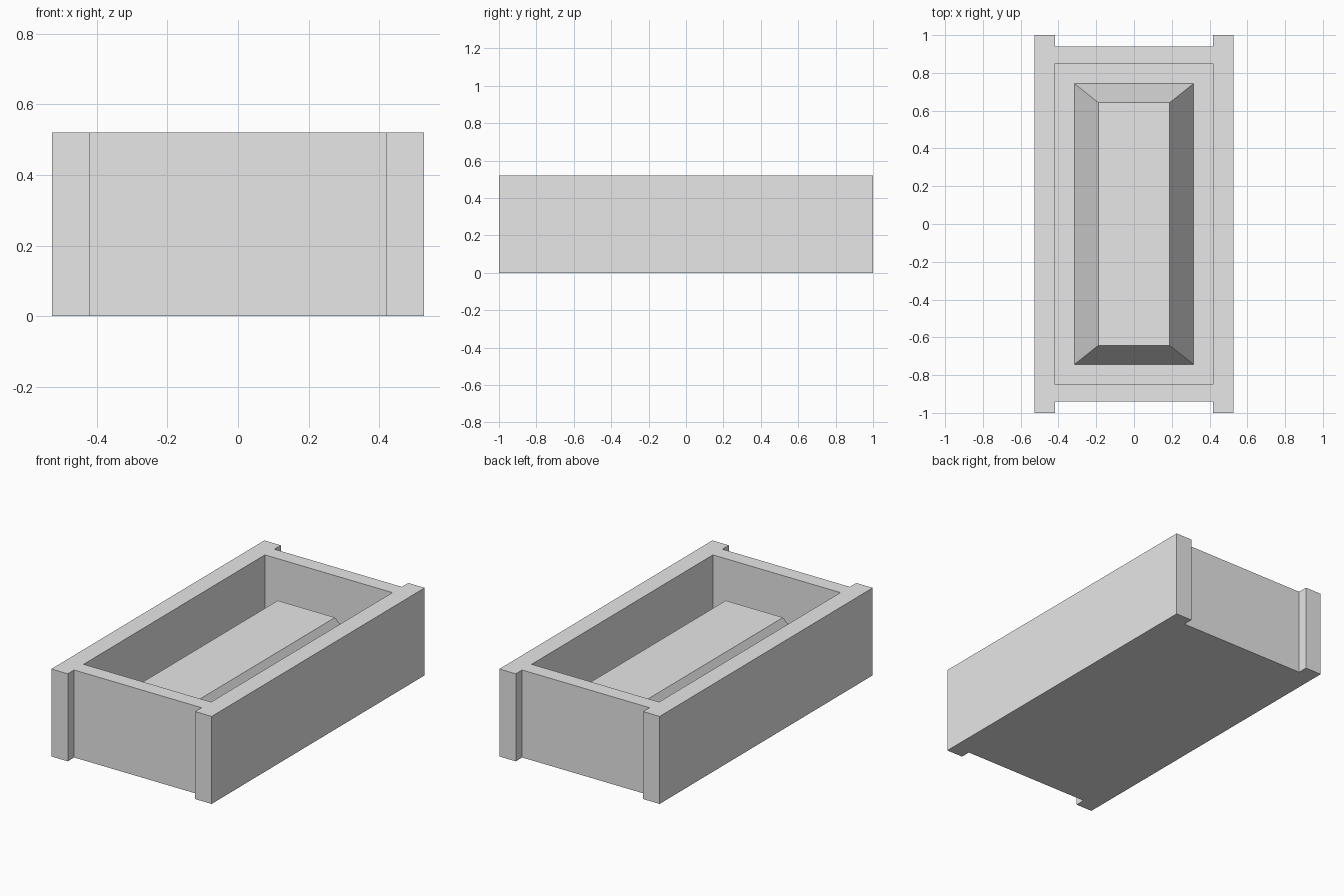
import bpy
import bmesh

cube = bpy.data.objects.get("Cube")
if cube:
    bpy.data.objects.remove(cube, do_unlink=True)

HEIGHT = 0.52
FLOOR = 0.15
PLINTH_TOP = 0.39
HALF_X, HALF_Y = 0.527, 1.0
INNER_X, INNER_Y = 0.419, 0.851
END_Y = 0.94

grey = bpy.data.materials.new("plain_grey")
grey.use_nodes = True
color = (0.8, 0.8, 0.8, 1)
grey.diffuse_color = color
grey.node_tree.nodes["Principled BSDF"].inputs["Base Color"].default_value = color


def loft(name, lower, upper, z0, z1):
    """Closed solid between two outlines with matching corners."""
    bm = bmesh.new()
    a = [bm.verts.new((x, y, z0)) for x, y in lower]
    b = [bm.verts.new((x, y, z1)) for x, y in upper]
    bm.faces.new(a[::-1])
    bm.faces.new(b)
    for i in range(len(a)):
        j = (i + 1) % len(a)
        bm.faces.new((a[i], a[j], b[j], b[i]))
    bmesh.ops.recalc_face_normals(bm, faces=bm.faces)
    mesh = bpy.data.meshes.new(name)
    bm.to_mesh(mesh)
    bm.free()
    mesh.materials.append(grey)
    ob = bpy.data.objects.new(name, mesh)
    bpy.context.collection.objects.link(ob)
    return ob


def rect(x, y):
    return [(-x, -y), (x, -y), (x, y), (-x, y)]


# Box body: side walls run past the recessed end panels
front_edge = [(-HALF_X, -HALF_Y), (-INNER_X, -HALF_Y), (-INNER_X, -END_Y),
              (INNER_X, -END_Y), (INNER_X, -HALF_Y), (HALF_X, -HALF_Y)]
outline = front_edge + [(-x, -y) for x, y in front_edge]
body = loft("box_body", outline, outline, 0, HEIGHT)

# Hollow out the inside
inner = rect(INNER_X, INNER_Y)
cutter = loft("cavity_cutter", inner, inner, FLOOR, HEIGHT + 0.2)
cutter.hide_render = True
cut = body.modifiers.new("cavity", "BOOLEAN")
cut.operation = "DIFFERENCE"
cut.solver = "EXACT"
cut.object = cutter
bpy.context.view_layer.objects.active = body
bpy.ops.object.modifier_apply(modifier=cut.name)
bpy.data.objects.remove(cutter, do_unlink=True)

# Raised plinth with sloping sides on the floor
loft("raised_plinth", rect(0.315, 0.743), rect(0.188, 0.642), FLOOR, PLINTH_TOP)
